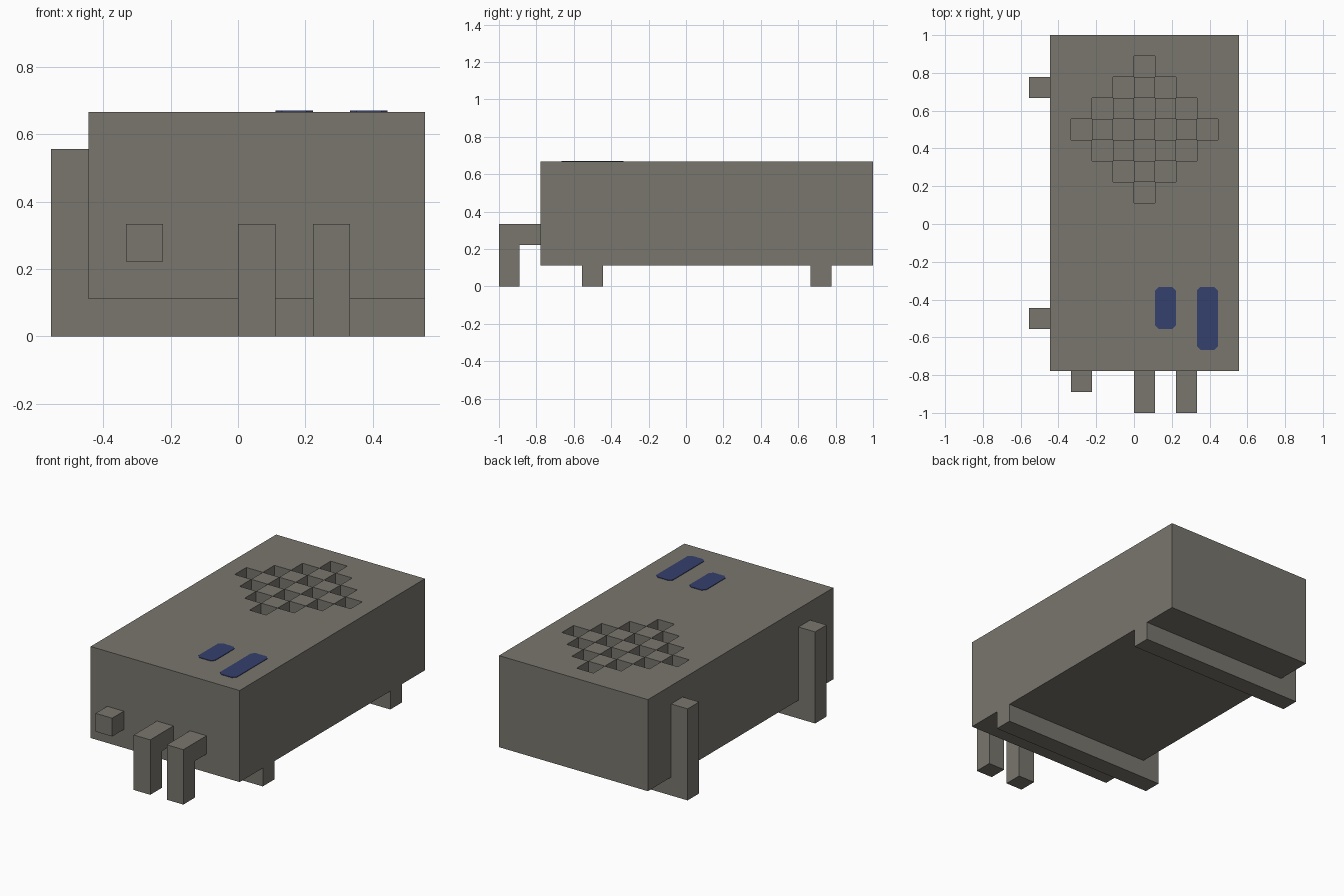
import bpy
import bmesh
from mathutils import Vector

U = 1 / 9  # the whole design sits on a grid of this size

cube = bpy.data.objects.get("Cube")
if cube:
    bpy.data.objects.remove(cube, do_unlink=True)


def make_material(name, rgb):
    mat = bpy.data.materials.new(name)
    mat.use_nodes = True
    mat.diffuse_color = (*rgb, 1)
    mat.node_tree.nodes["Principled BSDF"].inputs["Base Color"].default_value = (*rgb, 1)
    return mat


grey = make_material("warm grey", (0.19, 0.18, 0.155))
blue = make_material("dark blue", (0.035, 0.05, 0.155))


def finish(name, bm, mat):
    """Scale from grid units and turn the mesh into an object."""
    bmesh.ops.scale(bm, vec=(U, U, U), verts=bm.verts)
    mesh = bpy.data.meshes.new(name)
    bm.to_mesh(mesh)
    bm.free()
    mesh.materials.append(mat)
    obj = bpy.data.objects.new(name, mesh)
    bpy.context.collection.objects.link(obj)
    return obj


def add_box(bm, low, high):
    low, high = Vector(low), Vector(high)
    verts = bmesh.ops.create_cube(bm, size=1)["verts"]
    bmesh.ops.scale(bm, vec=high - low, verts=verts)
    bmesh.ops.translate(bm, vec=(low + high) / 2, verts=verts)
    return verts


def prism(name, points, direction, mat):
    """Extrude a flat outline along a direction."""
    bm = bmesh.new()
    face = bm.faces.new([bm.verts.new(p) for p in points])
    solid = bmesh.ops.extrude_face_region(bm, geom=[face], use_keep_orig=True)
    moved = [v for v in solid["geom"] if isinstance(v, bmesh.types.BMVert)]
    bmesh.ops.translate(bm, vec=direction, verts=moved)
    bmesh.ops.recalc_face_normals(bm, faces=bm.faces)
    return finish(name, bm, mat)


# Body: box whose top is a cell grid, with a chequered diamond of square holes
bm = bmesh.new()
add_box(bm, (-4, -7, 1), (5, 9, 6))
bmesh.ops.delete(bm, geom=[f for f in bm.faces if f.normal.z > 0.5], context="FACES")
top = bmesh.ops.create_grid(bm, x_segments=9, y_segments=16, size=0.5)["verts"]
bmesh.ops.scale(bm, vec=(9, 16, 1), verts=top)
bmesh.ops.translate(bm, vec=(0.5, 1, 6), verts=top)
bmesh.ops.remove_doubles(bm, verts=bm.verts, dist=0.001)
bm.normal_update()
holes = []
for f in bm.faces:
    c = f.calc_center_median()
    reach = round(abs(c.x - 0.5) + abs(c.y - 4.5))
    if f.normal.z > 0.5 and reach in (1, 3):
        holes.append(f)
bmesh.ops.inset_individual(bm, faces=holes, thickness=0, depth=-1)
finish("body", bm, grey)

# Two stands: a bar under the body that turns up beside it
for name, y in (("front_stand", -5), ("back_stand", 6)):
    outline = [(-5, 0), (5, 0), (5, 1), (-4, 1), (-4, 5), (-5, 5)]
    prism(name, [(x, y, z) for x, z in outline], (0, 1, 0), grey)

# Two bent pegs on the front that reach down to the ground
for name, x in (("right_bent_peg", 0), ("left_bent_peg", 2)):
    outline = [(-9, 0), (-8, 0), (-8, 2), (-7, 2), (-7, 3), (-9, 3)]
    prism(name, [(x, y, z) for y, z in outline], (1, 0, 0), grey)

# Small square knob on the front
bm = bmesh.new()
add_box(bm, (-3, -8, 2), (-2, -7, 3))
finish("front_knob", bm, grey)

# Blue plates with clipped corners on the top
C = 0.17
for name, x, y in (("short_plate", 1, -5), ("long_plate", 3, -6)):
    x2, y2 = x + 1, -3
    outline = [(x + C, y), (x2 - C, y), (x2, y + C), (x2, y2 - C),
               (x2 - C, y2), (x + C, y2), (x, y2 - C), (x, y + C)]
    prism(name, [(px, py, 6) for px, py in outline], (0, 0, 0.03), blue)
